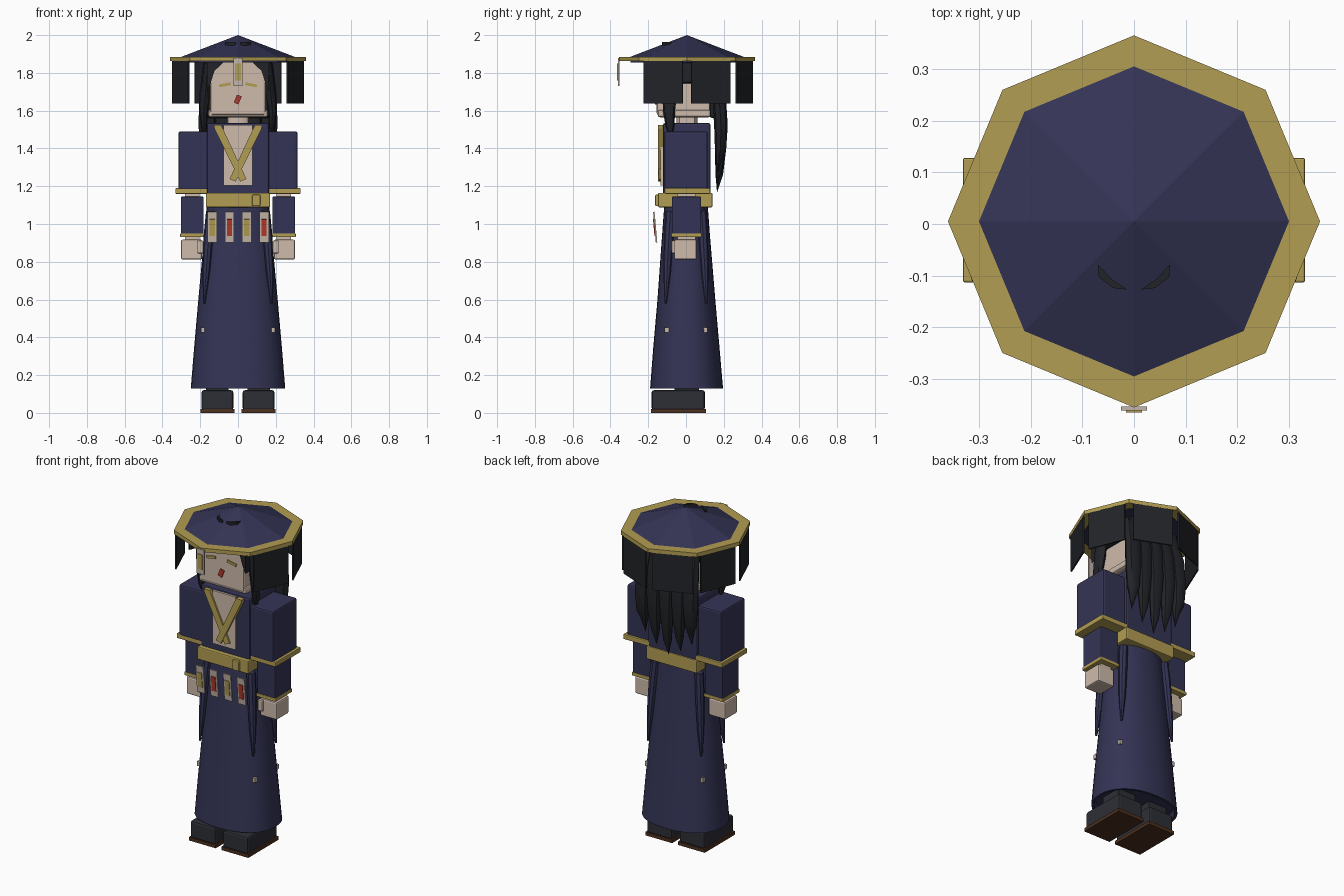
import bpy, bmesh, math
from mathutils import Matrix


def material(name, r, g, b):
    m = bpy.data.materials.new(name)
    m.diffuse_color = (r, g, b, 1)
    return m


NAVY = material("navy cloth", 0.034, 0.034, 0.092)
GOLD = material("gold trim", 0.45, 0.34, 0.085)
SKIN = material("pale skin", 0.62, 0.50, 0.41)
PAPER = material("paper", 0.55, 0.47, 0.40)
HAIR = material("black hair", 0.016, 0.017, 0.021)
SHOE = material("dark leather", 0.026, 0.028, 0.036)
SOLE = material("brown sole", 0.075, 0.030, 0.013)
RED = material("red paint", 0.45, 0.040, 0.025)


def finish(name, bm, mat, smooth=False):
    bmesh.ops.recalc_face_normals(bm, faces=bm.faces)
    me = bpy.data.meshes.new(name)
    bm.to_mesh(me)
    bm.free()
    me.materials.append(mat)
    ob = bpy.data.objects.new(name, me)
    bpy.context.collection.objects.link(ob)
    if smooth:
        bpy.ops.object.select_all(action='DESELECT')
        ob.select_set(True)
        bpy.context.view_layer.objects.active = ob
        bpy.ops.object.shade_smooth_by_angle(angle=math.radians(40))
    return ob


def box(name, x, y, z, mat, bevel=0.0):
    """Box from (low, high) ranges; x may be given in either order."""
    bm = bmesh.new()
    bmesh.ops.create_cube(bm, size=1)
    for v in bm.verts:
        for i, (a, b) in enumerate((x, y, z)):
            v.co[i] = (a + b) / 2 + v.co[i] * abs(b - a)
    if bevel:
        bmesh.ops.bevel(bm, geom=bm.edges[:], offset=bevel, segments=2,
                        profile=0.5, affect='EDGES')
    return finish(name, bm, mat)


def plate(name, pts, lo, hi, mat, axis='Y'):
    """Flat outline extruded along y (points are x, z) or z (points are x, y)."""
    bm = bmesh.new()
    put = (lambda p, d: (p[0], d, p[1])) if axis == 'Y' else (lambda p, d: (p[0], p[1], d))
    a = [bm.verts.new(put(p, lo)) for p in pts]
    b = [bm.verts.new(put(p, hi)) for p in pts]
    bm.faces.new(a)
    bm.faces.new(b)
    for i in range(len(pts)):
        j = (i + 1) % len(pts)
        bm.faces.new((a[i], a[j], b[j], b[i]))
    return finish(name, bm, mat)


def loft(name, rings, mat, sides=24, power=2.0):
    """Skin over horizontal rings (cx, cy, z, rx, ry)."""
    bm = bmesh.new()
    loops = []
    for cx, cy, z, rx, ry in rings:
        ring = []
        for i in range(sides):
            t = 2 * math.pi * i / sides
            c, s = math.cos(t), math.sin(t)
            ring.append(bm.verts.new((
                cx + rx * math.copysign(abs(c) ** (2 / power), c),
                cy + ry * math.copysign(abs(s) ** (2 / power), s), z)))
        loops.append(ring)
    for a, b in zip(loops, loops[1:]):
        for i in range(sides):
            j = (i + 1) % sides
            bm.faces.new((a[i], a[j], b[j], b[i]))
    bm.faces.new(loops[0])
    bm.faces.new(loops[-1])
    return finish(name, bm, mat, True)


def octagon(name, r0, r1, z0, z1, mat):
    bm = bmesh.new()
    bmesh.ops.create_cone(bm, cap_ends=True, segments=8, radius1=r0, radius2=r1,
                          depth=z1 - z0, matrix=Matrix.Translation((0, 0.005, (z0 + z1) / 2)))
    return finish(name, bm, mat)


# Hat: gold brim, navy cone, hanging curtains on all but the two front edges
octagon("hat_brim", 0.36, 0.36, 1.862, 1.885, GOLD)
octagon("hat_crown", 0.30, 0.0, 1.885, 2.0, NAVY)
octagon("hat_lining", 0.30, 0.30, 1.856, 1.863, NAVY)
for k in (0, 1, 2, 3, 4, 7):
    a = math.radians(22.5 + 45 * k)
    curtain = box("hat_curtain", (-0.004, 0.004), (-0.112, 0.112), (1.637, 1.862), HAIR)
    curtain.location = (0.328 * math.cos(a), 0.005 + 0.328 * math.sin(a), 0)
    curtain.rotation_euler.z = a

# Paper charm on the front of the hat
box("hat_charm", (-0.025, 0.025), (-0.361, -0.353), (1.73, 1.88), PAPER)
box("hat_charm_mark", (-0.015, 0.015), (-0.365, -0.360), (1.76, 1.85), GOLD)

# Head, jaw, neck
box("head", (-0.147, 0.147), (-0.155, 0.13), (1.575, 1.865), SKIN, 0.012)
box("jaw", (-0.158, 0.158), (-0.15, 0.132), (1.565, 1.605), SKIN, 0.012)
loft("neck", [(0, 0.005, 1.50, 0.058, 0.055), (0, 0.005, 1.58, 0.058, 0.055)], SKIN, 12, 4)
plate("mouth", [(-0.022, 1.643), (0.002, 1.633), (0.020, 1.676), (-0.006, 1.684)],
      -0.163, -0.154, RED)

# Hair: cap, fringe, tufts through the hat, side locks and long back strands
box("hair_cap", (-0.172, 0.172), (-0.12, 0.17), (1.745, 1.857), HAIR, 0.015)
box("hair_back", (-0.165, 0.165), (0.125, 0.175), (1.56, 1.85), HAIR, 0.015)
for s in (-1, 1):
    plate("eye", [(s * 0.037, 1.735), (s * 0.041, 1.750), (s * 0.102, 1.764 - 0.026),
                  (s * 0.098, 1.722 + 0.002)][::1], -0.162, -0.154, GOLD)
    plate("fringe", [(s * 0.165, 1.858), (s * 0.075, 1.858), (s * 0.125, 1.81),
                     (s * 0.147, 1.74), (s * 0.165, 1.70)], -0.165, -0.11, HAIR)
    plate("hair_tuft", [(s * 0.070, -0.078), (s * 0.068, -0.103), (s * 0.040, -0.124),
                        (s * 0.013, -0.127), (s * 0.043, -0.107)], 1.90, 1.963, HAIR, 'Z')
    loft("side_lock", [(s * 0.160, -0.08, 1.86, 0.018, 0.045), (s * 0.172, -0.085, 1.70, 0.026, 0.04),
                       (s * 0.182, -0.09, 1.60, 0.024, 0.032), (s * 0.180, -0.085, 1.52, 0.016, 0.024),
                       (s * 0.172, -0.08, 1.45, 0.002, 0.002)], HAIR, 8)
for x, tip in ((-0.155, 1.27), (-0.08, 1.21), (0.0, 1.17), (0.08, 1.21), (0.155, 1.27)):
    loft("back_strand", [(x * 0.9, 0.135, 1.85, 0.045, 0.03), (x, 0.175, 1.68, 0.05, 0.036),
                         (x * 1.04, 0.185, 1.52, 0.048, 0.036), (x * 1.03, 0.183, 1.40, 0.04, 0.03),
                         (x, 0.176, tip + 0.09, 0.026, 0.02), (x, 0.165, tip, 0.001, 0.001)], HAIR, 8)

# Jacket body with open chest and crossed lapels
box("torso", (-0.165, 0.165), (-0.122, 0.13), (1.10, 1.535), NAVY, 0.012)
box("chest", (-0.077, 0.077), (-0.134, -0.10), (1.205, 1.525), SKIN)
for s in (-1, 1):
    plate("lapel", [(s * 0.09, 1.525), (s * 0.128, 1.525), (s * 0.125, 1.505), (s * -0.012, 1.225),
                    (s * -0.045, 1.238)], -0.146 - 0.002 * s, -0.120, GOLD)

# Belt and buckle
box("belt", (-0.17, 0.17), (-0.148, 0.14), (1.088, 1.165), GOLD, 0.006)
box("buckle", (0.075, 0.118), (-0.163, -0.14), (1.095, 1.155), GOLD, 0.005)

# Arms
for s in (-1, 1):
    box("upper_sleeve", (s * 0.15, s * 0.315), (-0.115, 0.115), (1.18, 1.49), NAVY, 0.010)
    box("sleeve_trim", (s * 0.145, s * 0.331), (-0.113, 0.128), (1.160, 1.190), GOLD, 0.004)
    box("arm", (s * 0.205, s * 0.280), (-0.045, 0.05), (0.90, 1.19), SKIN)
    box("lower_sleeve", (s * 0.182, s * 0.302), (-0.075, 0.08), (0.945, 1.145), NAVY, 0.005)
    box("cuff_trim", (s * 0.177, s * 0.306), (-0.079, 0.084), (0.930, 0.950), GOLD, 0.004)
    box("hand", (s * 0.190, s * 0.302), (-0.062, 0.056), (0.812, 0.917), SKIN, 0.008)
    box("thumb", (s * 0.183, s * 0.215), (-0.076, -0.035), (0.845, 0.912), SKIN, 0.006)

# Long skirt
loft("skirt", [(0, 0, 1.10, 0.165, 0.115), (0, 0, 0.95, 0.178, 0.126), (0, 0.002, 0.60, 0.210, 0.153),
               (0, 0.002, 0.35, 0.232, 0.175), (0, 0.003, 0.13, 0.250, 0.193),
               (0, 0.003, 0.131, 0.235, 0.178), (0, 0.003, 0.17, 0.23, 0.175)], NAVY, 32, 2.25)

# Pointed skirt folds and small beads at the four corners
for s in (-1, 1):
    for t in (-1, 1):
        loft("skirt_fold", [(s * 0.145, t * 0.082, 1.07, 0.024, 0.026), (s * 0.155, t * 0.090, 0.95, 0.026, 0.026),
                            (s * 0.168, t * 0.100, 0.75, 0.020, 0.020), (s * 0.179, t * 0.108, 0.58, 0.006, 0.006)],
             NAVY, 8)
        box("skirt_bead", (s * 0.177, s * 0.195), (t * 0.102 - 0.012, t * 0.102 + 0.012), (0.425, 0.452), PAPER)

# Row of hanging paper charms with alternating marks
for i in range(4):
    x = -0.1365 + 0.0915 * i
    charm = box("belt_charm", (x - 0.025, x + 0.025), (-0.004, 0.004), (-0.082, 0.082), PAPER)
    mark = box("charm_mark", (x - 0.014, x + 0.014), (-0.008, -0.003), (-0.047, 0.043), RED if i % 2 else GOLD)
    for ob in (charm, mark):
        ob.location = (0, -0.163, 0.983)
        ob.rotation_euler.x = math.radians(5)

# Shoes
for s in (-1, 1):
    box("shoe", (s * 0.025, s * 0.193), (-0.182, 0.100), (0.015, 0.120), SHOE, 0.012)
    box("shoe_sole", (s * 0.019, s * 0.199), (-0.186, 0.105), (0.0, 0.020), SOLE)
    box("leg", (s * 0.05, s * 0.17), (-0.06, 0.07), (0.10, 0.18), SHOE)
